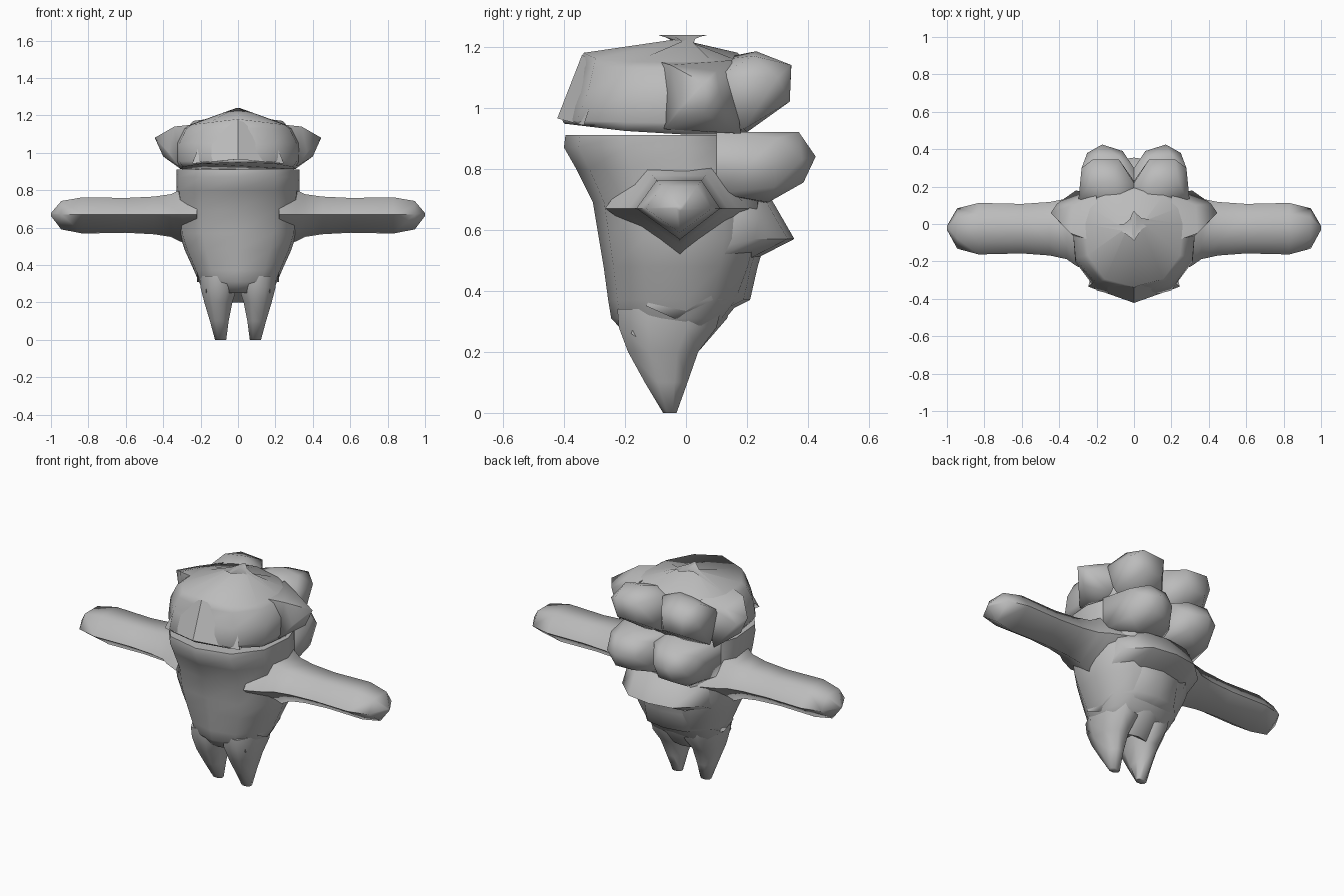
import bpy, bmesh, math

cube = bpy.data.objects.get("Cube")
if cube:
    bpy.data.objects.remove(cube, do_unlink=True)

GREY = 0.5
mat = bpy.data.materials.new("plain_grey")
mat.use_nodes = True
mat.diffuse_color = (GREY, GREY, GREY, 1)
mat.node_tree.nodes["Principled BSDF"].inputs["Base Color"].default_value = (GREY, GREY, GREY, 1)


def finish(name, bm, angle=75):
    """Turn a bmesh into a named, shaded object."""
    bmesh.ops.recalc_face_normals(bm, faces=bm.faces[:])
    mesh = bpy.data.meshes.new(name)
    bm.to_mesh(mesh)
    bm.free()
    mesh.materials.append(mat)
    obj = bpy.data.objects.new(name, mesh)
    bpy.context.collection.objects.link(obj)
    if angle:
        bpy.ops.object.select_all(action='DESELECT')
        obj.select_set(True)
        bpy.context.view_layer.objects.active = obj
        bpy.ops.object.shade_smooth_by_angle(angle=math.radians(angle))
    return obj


def loft(name, rings):
    """Skin a stack of equal-length rings and cap both ends."""
    bm = bmesh.new()
    rows = [[bm.verts.new(p) for p in ring] for ring in rings]
    n = len(rows[0])
    for a, b in zip(rows, rows[1:]):
        for i in range(n):
            j = (i + 1) % n
            bm.faces.new((a[i], a[j], b[j], b[i]))
    bm.faces.new(rows[0])
    bm.faces.new(rows[-1])
    return finish(name, bm)


def hull(name, points, side):
    """Rounded lump around a few points."""
    bm = bmesh.new()
    for x, y, z in points:
        bm.verts.new((x * side, y, z))
    bmesh.ops.convex_hull(bm, input=bm.verts[:])
    return finish(name, bm)


# Half outline shared by torso and head: across, front-to-back
OUTLINE = [(0, -1), (.6, -.88), (.95, -.5), (1, 0), (.9, .5), (.6, .9), (0, 1)]


def ring(z, w, front, back, tilt=0, sag=0):
    half = [(x * w, -y * front if y < 0 else y * back) for x, y in OUTLINE]
    full = half + [(-x, y) for x, y in half[-2:0:-1]]
    return [(x, y, z + tilt * max(0, -y - .1) - sag * abs(x)) for x, y in full]


# Torso, from hips to jaw
loft("torso", [ring(*r) for r in (
    (.25, .17, -.19, .06), (.31, .21, -.245, .13), (.37, .235, -.255, .18),
    (.48, .285, -.27, .225), (.57, .315, -.285, .25), (.69, .32, -.305, .26),
    (.8, .33, -.36, .22), (.87, .33, -.4, .2), (.91, .33, -.395, .2))])

# Head above the mouth slot
loft("head", [ring(*r) for r in (
    (.912, .31, -.4, .19, .12), (.95, .33, -.405, .22, .03),
    (1.05, .33, -.365, .22), (1.13, .29, -.345, .21),
    (1.18, .26, -.335, .17, 0, .12), (1.238, .012, .07, -.09))])

# Pointed brow plate: two flat panels
bm = bmesh.new()
top = [bm.verts.new(p) for p in ((-.18, -.28, 1.11), (0, -.34, 1.175), (.18, -.28, 1.11))]
low = [bm.verts.new(p) for p in ((-.245, -.335, .942), (0, -.422, .965), (.245, -.335, .942))]
inner = [bm.verts.new((v.co.x * .9, v.co.y + .1, v.co.z)) for v in low]
for i in (0, 1):
    bm.faces.new((low[i], low[i + 1], top[i + 1], top[i]))
    bm.faces.new((inner[i], inner[i + 1], low[i + 1], low[i]))
finish("brow_plate", bm, 0)


# Overlapping shingles down the lower back
def shingle(name, profile, w):
    rings = []
    for s in (-1, -.55, 0, .55, 1):
        drop = .13 * abs(s) ** 3
        rings.append([(s * w, y - drop, z) for y, z in profile])
    loft(name, rings)


shingle("upper_shingle", [(.1, .72), (.28, .7), (.355, .57), (.17, .475), (.05, .5)], .26)
shingle("middle_shingle", [(.1, .55), (.25, .53), (.235, .48), (.21, .37), (.09, .31), (0, .35)], .22)
shingle("lower_shingle", [(0, .38), (.15, .36), (.135, .31), (.04, .2), (-.05, .26)], .17)

# Paired parts
ARM = [(-.14, 0), (-.075, .09), (.07, .09), (.13, 0), (0, -.1)]
LEG = [(1, .4), (.45, 1), (-.45, 1), (-1, .4), (-1, -.4), (-.45, -1), (.45, -1), (1, -.4)]
for label, s in (("left", 1), ("right", -1)):
    # Arm with a blunt tip
    loft(label + "_arm", [[(s * x, -.02 + y * k, .67 + z * k) for y, z in ARM]
         for x, k in ((.22, 1.75), (.31, 1.45), (.36, 1.2), (.45, 1.06), (.6, .98),
                      (.83, 1.02), (.945, .8), (1, .08))])

    # Tapering leg
    loft(label + "_leg", [[(s * (c + x * rx), m + y * ry, z) for x, y in LEG]
         for z, c, rx, m, ry in ((.34, .105, .1, -.055, .17), (.28, .103, .098, -.06, .16),
                                 (.2, .105, .075, -.075, .115), (.1, .1, .05, -.065, .07),
                                 (0, .093, .03, -.053, .022))])

    # Cheek lump at the side of the head
    hull(label + "_cheek", [(.445, .06, 1.08), (.41, .11, 1.05), (.4, .06, .98),
         (.34, -.05, 1.14), (.33, .1, 1.12), (.32, -.07, .93), (.31, .18, .915),
         (.37, -.02, 1.0), (.2, -.1, 1.155), (.2, .15, 1.155), (.2, -.1, .93)], s)

    # Upper and lower lobes at the back of the head
    hull(label + "_upper_lobe", [(0, .05, .92), (0, .05, 1.15), (0, .22, 1.15), (0, .23, .95),
         (.08, .345, 1.13), (.22, .345, 1.14), (.21, .34, 1.02), (.09, .34, 1.02),
         (.12, .23, 1.185), (.24, .22, 1.17), (.28, .3, 1.1), (.3, .1, 1.1),
         (.29, .19, .93), (.12, .2, .92)], s)
    hull(label + "_lower_lobe", [(0, .1, .92), (0, .3, .91), (0, .29, .75), (0, .2, .69),
         (.06, .39, .83), (.17, .425, .84), (.25, .38, .83), (.2, .37, .92), (.08, .36, .92),
         (.19, .385, .755), (.08, .37, .75), (.28, .3, .9), (.27, .29, .74),
         (.3, .1, .92), (.3, .1, .72), (.2, .27, .69)], s)
